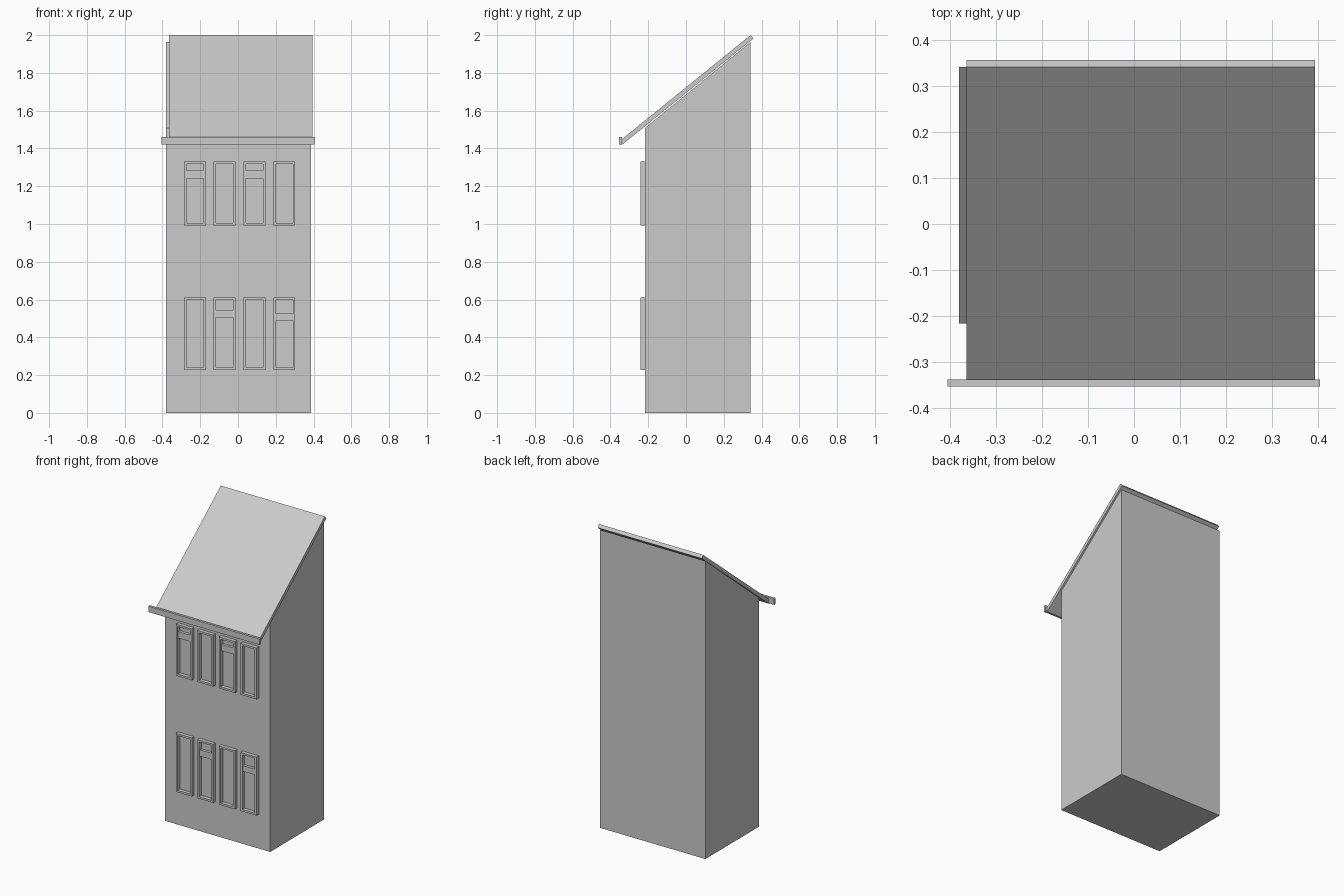
import bpy

if "Cube" in bpy.data.objects:
    bpy.data.objects.remove(bpy.data.objects["Cube"])


def mesh_object(name, verts, faces):
    mesh = bpy.data.meshes.new(name)
    mesh.from_pydata(verts, [], faces)
    mesh.update()
    obj = bpy.data.objects.new(name, mesh)
    bpy.context.collection.objects.link(obj)
    return obj


def extrude_profile(name, yz, x0, x1):
    """Prism along x from a profile listed counter-clockwise in (y, z)."""
    n = len(yz)
    verts = [(x, y, z) for x in (x0, x1) for y, z in yz]
    faces = [tuple(reversed(range(n))), tuple(range(n, 2 * n))]
    faces += [(i, (i + 1) % n, n + (i + 1) % n, n + i) for i in range(n)]
    return mesh_object(name, verts, faces)


def box(name, x0, x1, y0, y1, z0, z1):
    return extrude_profile(name, [(y0, z0), (y1, z0), (y1, z1), (y0, z1)], x0, x1)


def window_frame(name, x0, x1, z0, z1, border, y0, y1):
    """Rectangular ring standing proud of the wall."""
    b = border
    outer = [(x0, z0), (x1, z0), (x1, z1), (x0, z1)]
    inner = [(x0 + b, z0 + b), (x1 - b, z0 + b), (x1 - b, z1 - b), (x0 + b, z1 - b)]
    verts = [(x, y, z) for y in (y0, y1) for x, z in outer + inner]
    faces = []
    for i in range(4):
        j = (i + 1) % 4
        faces += [(i, j, 4 + j, 4 + i),              # front
                  (8 + j, 8 + i, 12 + i, 12 + j),    # back
                  (j, i, 8 + i, 8 + j),              # outer side
                  (4 + i, 4 + j, 12 + j, 12 + i)]    # reveal
    return mesh_object(name, verts, faces)


# Main body with sloping top
WALL_Y = -0.216
extrude_profile("house_body",
                [(WALL_Y, 0), (0.342, 0), (0.342, 1.964), (WALL_Y, 1.509)],
                -0.381, 0.386)

# Lean-to roof slab, floating slightly above the walls
extrude_profile("roof_slab",
                [(-0.338, 1.42), (0.357, 1.982), (0.342, 2.0), (-0.353, 1.438)],
                -0.365, 0.394)

# Gutter along the eaves
box("gutter", -0.406, 0.405, -0.354, -0.338, 1.422, 1.461)

# Windows: two rows of four, some with a crossbar (bottom, top)
FRONT_Y = -0.240
columns = [-0.227, -0.071, 0.087, 0.245]
rows = [
    ("lower", 0.226, 0.612, {1: (0.504, 0.546), 3: (0.488, 0.526)}),
    ("upper", 0.992, 1.331, {0: (1.240, 1.283), 2: (1.240, 1.283)}),
]
for row, z0, z1, bars in rows:
    for i, cx in enumerate(columns):
        x0, x1 = cx - 0.058, cx + 0.058
        window_frame(f"{row}_window_frame_{i + 1}", x0, x1, z0, z1, 0.013, FRONT_Y, WALL_Y)
        if i in bars:
            b0, b1 = bars[i]
            box(f"{row}_window_crossbar_{i + 1}", x0 + 0.013, x1 - 0.013,
                FRONT_Y + 0.006, WALL_Y, b0, b1)
